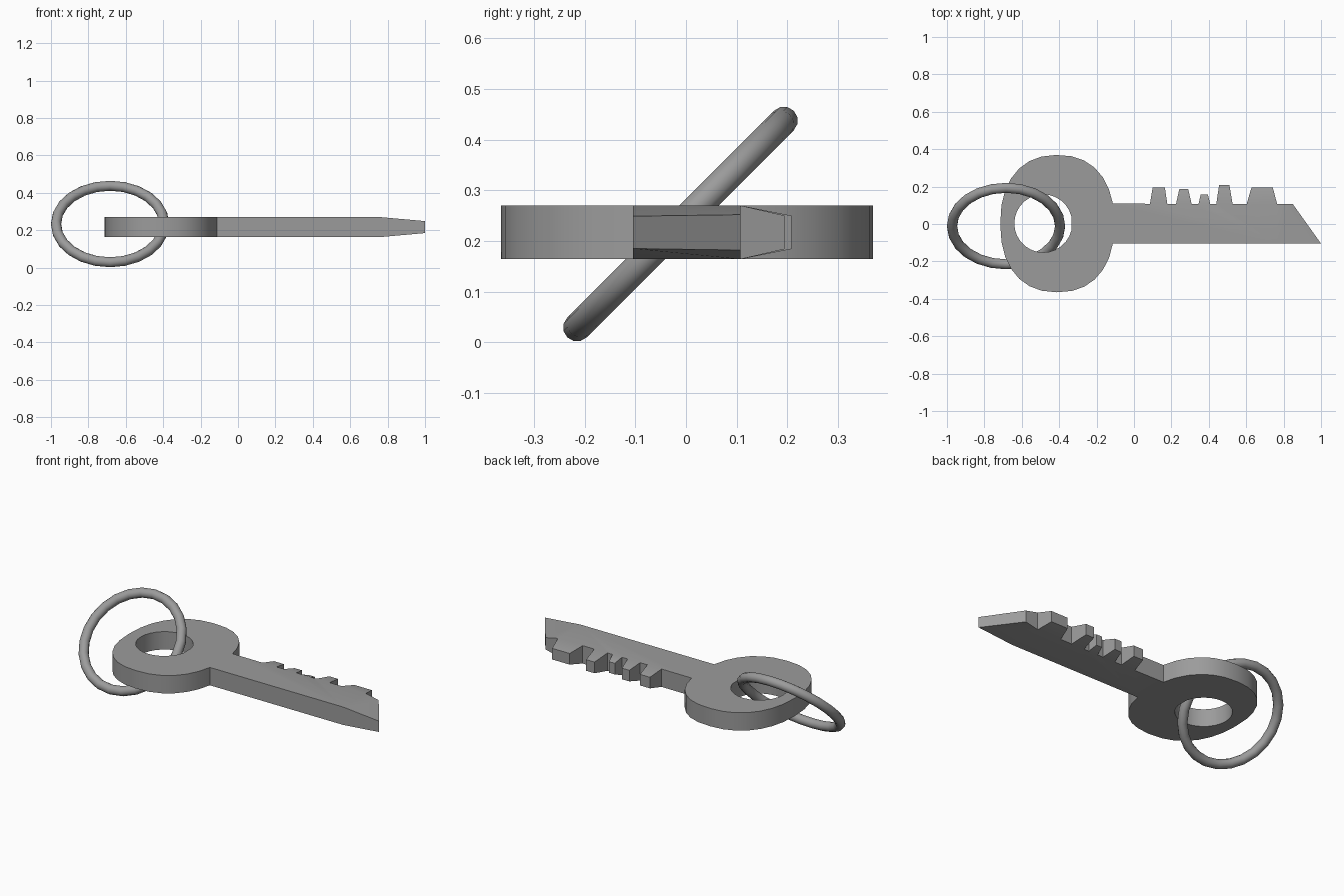
import bpy, bmesh, math

if "Cube" in bpy.data.objects:
    bpy.data.objects.remove(bpy.data.objects["Cube"])

Z0, Z1 = 0.164, 0.27          # key thickness
LOW, HIGH = -0.105, 0.108     # blade width

metal = bpy.data.materials.new("dark_metal")
metal.diffuse_color = (0.33, 0.33, 0.33, 1)
metal.use_nodes = True
metal.node_tree.nodes["Principled BSDF"].inputs["Base Color"].default_value = metal.diffuse_color

bm = bmesh.new()


def face(pts):
    bm.faces.new([bm.verts.new(p) for p in pts])


def slab(outline, skip=()):
    """Prism from (x, y, inset) points; wall i runs from point i to i+1."""
    bot = [(x, y, Z0 + d) for x, y, d in outline]
    top = [(x, y, Z1 - d) for x, y, d in outline]
    face(bot[::-1])
    face(top)
    n = len(outline)
    for i in range(n):
        if i not in skip:
            j = (i + 1) % n
            face([bot[i], bot[j], top[j], top[i]])


def bow_edge(t):
    """Slightly squared oval."""
    c, s = math.cos(t), math.sin(t)
    e = 2 / 2.3
    return (-0.41 + 0.305 * math.copysign(abs(c) ** e, c),
            0.002 + 0.367 * math.copysign(abs(s) ** e, s))


# Bow: oval with an off-centre round hole, open where the blade joins
N = 26
a0 = math.asin((HIGH / 0.367) ** 1.15)
a1 = 2 * math.pi - math.asin((-LOW / 0.367) ** 1.15)
outer, hole = [], []
for i in range(N + 1):
    t = a0 + (a1 - a0) * i / N
    outer.append(bow_edge(t))
    hole.append((-0.485 + 0.155 * math.cos(t), 0.003 + 0.155 * math.sin(t)))
for i in range(N + 1):
    j = (i + 1) % (N + 1)
    o, p, h, k = outer[i], outer[j], hole[i], hole[j]
    face([(*o, Z1), (*p, Z1), (*k, Z1), (*h, Z1)])
    face([(*o, Z0), (*h, Z0), (*k, Z0), (*p, Z0)])
    face([(*h, Z0), (*h, Z1), (*k, Z1), (*k, Z0)])
    if i < N:
        face([(*o, Z0), (*p, Z0), (*p, Z1), (*o, Z1)])

# Teeth: base start, base end, tip start, tip end, tip height
teeth = [(0.085, 0.178, 0.100, 0.165, 0.195), (0.225, 0.308, 0.242, 0.290, 0.186),
         (0.345, 0.407, 0.357, 0.395, 0.158), (0.440, 0.527, 0.455, 0.510, 0.208),
         (0.603, 0.765, 0.628, 0.742, 0.195)]
for b0, b1, t0, t1, y in teeth:
    slab([(b0, HIGH, 0), (b1, HIGH, 0), (t1, y, 0.02), (t0, y, 0.02)], skip=(0,))

# Blade: straight bar with gaps for the teeth, then a tapered slanted tip
split = teeth[-1][1]
blade = [(*outer[-1], 0), (split, LOW, 0)]
skip = [1]
for b0, b1, *_ in reversed(teeth):
    skip.append(len(blade))
    blade += [(b1, HIGH, 0), (b0, HIGH, 0)]
skip.append(len(blade))
blade.append((*outer[0], 0))
skip[-1] = len(blade) - 1
slab(blade, skip)
slab([(split, LOW, 0), (1.0, LOW, 0.021), (0.848, HIGH, 0.018), (split, HIGH, 0)], skip=(3,))

bmesh.ops.remove_doubles(bm, verts=bm.verts, dist=0.0005)
bmesh.ops.recalc_face_normals(bm, faces=bm.faces)
mesh = bpy.data.meshes.new("key")
bm.to_mesh(mesh)
bm.free()
key = bpy.data.objects.new("key", mesh)
bpy.context.collection.objects.link(key)
key.data.materials.append(metal)
bpy.context.view_layer.objects.active = key
key.select_set(True)
bpy.ops.object.shade_smooth_by_angle(angle=math.radians(25))
key.select_set(False)

# Key ring: tilted torus through the hole
bpy.ops.mesh.primitive_torus_add(major_radius=0.289, minor_radius=0.0275,
                                 major_segments=24, minor_segments=12,
                                 location=(-0.684, -0.011, 0.2335),
                                 rotation=(math.radians(45), 0, 0))
ring = bpy.context.object
ring.name = "key_ring"
ring.data.materials.append(metal)
bpy.ops.object.shade_smooth_by_angle(angle=math.radians(35))
